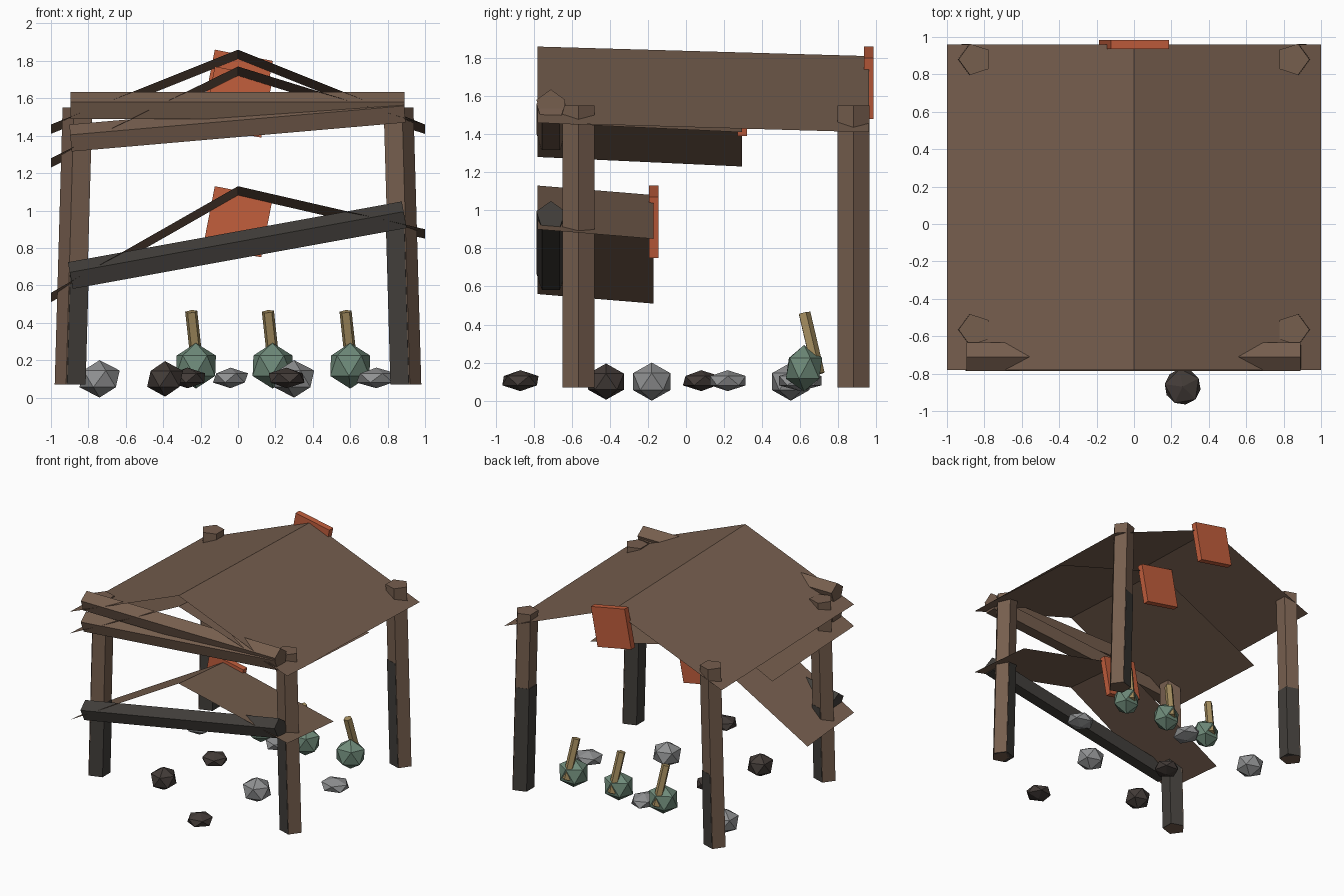
import bpy, bmesh, math
from mathutils import Vector, Matrix

if "Cube" in bpy.data.objects:
    bpy.data.objects.remove(bpy.data.objects["Cube"])


def material(name, r, g, b):
    m = bpy.data.materials.new(name)
    m.use_nodes = True
    m.diffuse_color = (r, g, b, 1)
    m.node_tree.nodes["Principled BSDF"].inputs["Base Color"].default_value = (r, g, b, 1)
    return m


brown = material("brown wood", .18, .112, .076)
charred = material("charred wood", .054, .049, .043)
orange = material("orange clay", .54, .112, .046)
green = material("green glass", .16, .26, .195)
tan = material("tan wood", .37, .265, .113)
pale_stone = material("pale stone", .28, .285, .29)
dark_stone = material("dark stone", .056, .044, .039)


def add(name, bm, mat):
    bmesh.ops.recalc_face_normals(bm, faces=bm.faces)
    me = bpy.data.meshes.new(name)
    bm.to_mesh(me)
    bm.free()
    me.materials.append(mat)
    ob = bpy.data.objects.new(name, me)
    bpy.context.collection.objects.link(ob)
    return ob


def rod(name, start, end, radius, mat, corner, sides=5, level_ends=False):
    """Polygonal bar from start to end, with one edge facing the corner direction."""
    p, q = Vector(start), Vector(end)
    axis = Vector((0, 0, 1)) if level_ends else (q - p).normalized()
    u = Vector(corner)
    u = (u - axis * u.dot(axis)).normalized()
    v = axis.cross(u)
    bm = bmesh.new()
    rings = []
    for c in (p, q):
        rings.append([bm.verts.new(c + radius * (u * math.cos(a) + v * math.sin(a)))
                      for a in (math.tau * i / sides for i in range(sides))])
    for i in range(sides):
        j = (i + 1) % sides
        bm.faces.new((rings[0][i], rings[0][j], rings[1][j], rings[1][i]))
    bm.faces.new(rings[0])
    bm.faces.new(rings[1])
    return add(name, bm, mat)


def stone(name, centre, size, mat, turn=0):
    bm = bmesh.new()
    bmesh.ops.create_icosphere(
        bm, subdivisions=1, radius=1,
        matrix=Matrix.Translation(centre) @ Matrix.Rotation(turn, 4, 'Z') @ Matrix.Diagonal((*size, 1)))
    return add(name, bm, mat)


# Corner posts, leaning inwards, each with a shorter charred post on its inner side
for side, label in ((-1, "right"), (1, "left")):
    for y, end in ((-.565, "front"), (.88, "back")):
        foot = Vector((side * .892, y, .07))
        head = Vector((side * .85, y, 1.55))
        rod(f"{end}_{label}_post", foot, head, .088, brown, (side, 0, 0), level_ends=True)
        inward = Vector((-side * .006, 0, 0))
        height = .93 if side > 0 else .68
        top = foot.lerp(head, (height - .07) / 1.48)
        rod(f"{end}_{label}_charred_post", foot + inward, top + inward, .088, charred,
            (side, 0, 0), level_ends=True)

# Front beams: left-hand and right-hand heights of each
for name, za, zb, mat in (("top_beam", 1.555, 1.555, brown),
                          ("middle_beam", 1.38, 1.535, brown),
                          ("lower_beam", .645, .97, charred)):
    rod(name, (-.895, -.71, za), (.89, -.71, zb), .08, mat, (0, 0, 1))

# Gabled roof sheets, each with an orange tile at the back of its ridge
for name, ridge, lean, back in (("top", 1.86, 0, .96), ("middle", 1.77, .09, .295), ("lower", 1.13, .17, -.17)):
    bm = bmesh.new()
    rows = []
    for y, drop in ((-.78, 0), (back, .05)):
        rows.append([bm.verts.new((x, y, ridge - drop - .4 * abs(x) + lean * x)) for x in (-1, 0, 1)])
    for i in range(2):
        bm.faces.new((rows[0][i], rows[0][i + 1], rows[1][i + 1], rows[1][i]))
    add(f"{name}_roof", bm, brown)

    bm = bmesh.new()
    bmesh.ops.create_cube(bm, size=1, matrix=Matrix.Translation((0, back, ridge - .19))
                          @ Matrix.Rotation(math.radians(11), 4, 'Y')
                          @ Matrix.Diagonal((.316, .05, .326, 1)))
    add(f"{name}_ridge_tile", bm, orange)

# Row of green balls with leaning handles
for i, x in enumerate((-.225, .185, .6)):
    stone(f"green_ball_{i + 1}", (x, .62, .17), (.125, .105, .122), green, .3)
    rod(f"ball_handle_{i + 1}", (x + .01, .695, .14), (x - .025, .62, .46), .034, tan, (0, 1, 0))

# Scattered stones, round or flattened
ROUND, FLAT = (.12, .115, .1), (.108, .108, .055)
stones = ((-.74, .55, ROUND, pale_stone), (.30, -.18, ROUND, pale_stone),
          (-.39, -.42, (.107, .11, .095), dark_stone),
          (.26, -.87, FLAT, dark_stone), (-.27, .08, FLAT, dark_stone),
          (-.04, .6, (.105, .13, .055), pale_stone), (.74, .22, (.12, .11, .055), pale_stone))
for i, (x, y, size, mat) in enumerate(stones):
    stone(f"stone_{i + 1}", (x, y, .1 if size[2] > .06 else .105), size, mat, 0 if size[0] != size[1] else i)
